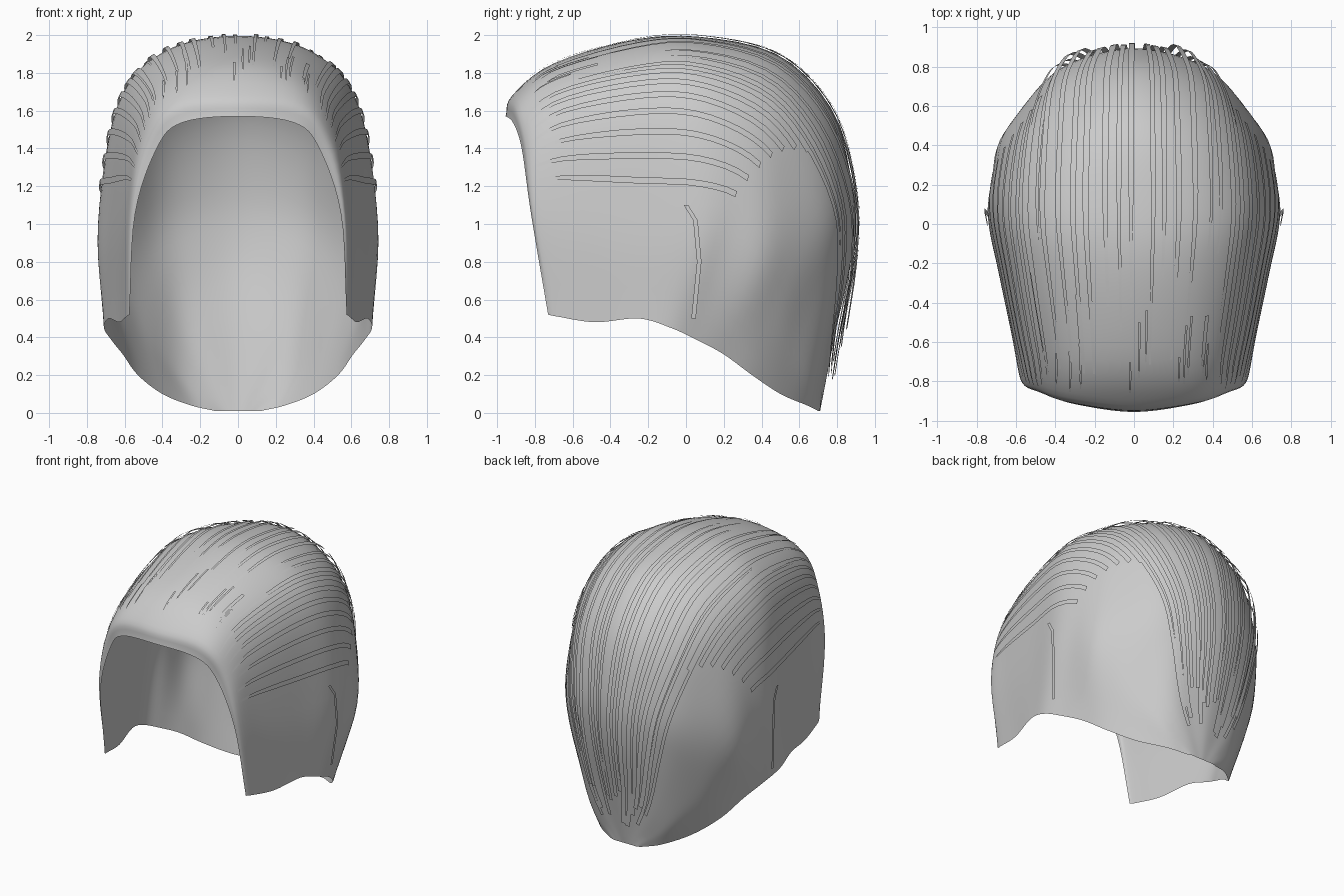
import bpy
import bmesh
import random
from mathutils import Vector

random.seed(4)
if "Cube" in bpy.data.objects:
    bpy.data.objects.remove(bpy.data.objects["Cube"], do_unlink=True)

grey = bpy.data.materials.new("hair_grey")
grey.use_nodes = True
shade = (0.6, 0.6, 0.6, 1)
grey.diffuse_color = shade
grey.node_tree.nodes["Principled BSDF"].inputs["Base Color"].default_value = shade

# Guide lines running from the hairline back to the nape (left half)
crown = [(0, -.955, 1.57), (0, -.92, 1.68), (0, -.7, 1.85), (0, -.25, 1.98), (0, .1, 1.985), (0, .5, 1.885),
         (0, .77, 1.6), (0, .88, 1.2), (0, .88, .85), (0, .79, .42), (0, .71, .01)]
shoulder = [(.3, -.915, 1.535), (.34, -.88, 1.64), (.34, -.68, 1.78), (.38, -.25, 1.89), (.4, .07, 1.9),
            (.38, .45, 1.78), (.35, .7, 1.5), (.28, .83, 1.13), (.23, .83, .8), (.16, .76, .38), (.03, .71, .01)]
temple = [(.43, -.87, 1.4), (.5, -.83, 1.43), (.53, -.65, 1.54), (.6, -.25, 1.62), (.64, .06, 1.62),
          (.61, .36, 1.5), (.55, .55, 1.3), (.47, .71, 1), (.38, .74, .7), (.25, .73, .32), (.06, .71, .01)]
side = [(.545, -.82, 1.05), (.575, -.79, 1.05), (.61, -.6, 1.03), (.68, -.25, 1), (.74, .05, 1),
        (.72, .24, .97), (.69, .4, .82), (.59, .51, .66), (.47, .57, .42), (.3, .67, .19), (.09, .71, .01)]
rim = [(.575, -.73, .52), (.59, -.68, .51), (.63, -.48, .48), (.685, -.25, .5), (.71, -.08, .45),
       (.67, .06, .385), (.61, .2, .31), (.53, .35, .2), (.4, .5, .1), (.25, .64, .04), (.12, .7, .01)]

half = [[Vector(p) for p in line] for line in (crown, shoulder, temple, side, rim)]
mirrored = [[Vector((-p.x, p.y, p.z)) for p in line] for line in half[:0:-1]]
guides = mirrored + half
LENGTH = len(crown) - 1
SIDE = len(half) - 1


def spline(points, t):
    """Smooth curve through the points, one unit of t per point."""
    pts = [2 * points[0] - points[1], *points, 2 * points[-1] - points[-2]]
    i = max(0, min(int(t), len(points) - 2))
    f = t - i
    a, b, c, d = pts[i:i + 4]
    return b + (c - a) * f / 2 + (a - 2.5 * b + 2 * c - d / 2) * f ** 2 + (1.5 * (b - c) + (d - a) / 2) * f ** 3


def surface(u, v):
    """u runs from hairline to nape, v from right rim to left rim."""
    return spline([spline(line, u) for line in guides], v + SIDE)


def frame(u, v):
    """Point, outward normal and sideways direction on the cap."""
    e = .03
    point = surface(u, v)
    along = surface(u + e, v) - surface(u - e, v)
    across = surface(u, v + e) - surface(u, v - e)
    normal = along.cross(across).normalized()
    if normal.dot(point - Vector((0, 0, .9))) < 0:
        normal = -normal
    return point, normal, across.normalized()


def finish(bm, name):
    mesh = bpy.data.meshes.new(name)
    bm.to_mesh(mesh)
    bm.free()
    mesh.materials.append(grey)
    for poly in mesh.polygons:
        poly.use_smooth = True
    obj = bpy.data.objects.new(name, mesh)
    bpy.context.collection.objects.link(obj)


def add_grid(bm, rows):
    verts = [[bm.verts.new(p) for p in row] for row in rows]
    for r0, r1 in zip(verts, verts[1:]):
        for j in range(len(r0) - 1):
            bm.faces.new((r0[j], r1[j], r1[j + 1], r0[j + 1]))


# Open shell of swept-back hair
bm = bmesh.new()
NU, NV = 50, 48
add_grid(bm, [[surface(LENGTH * i / NU, SIDE * (2 * j / NV - 1)) for j in range(NV + 1)]
              for i in range(NU + 1)])
bmesh.ops.recalc_face_normals(bm, faces=bm.faces)
top = max(bm.faces, key=lambda f: f.calc_center_median().z)
if top.normal.z < 0:
    bmesh.ops.reverse_faces(bm, faces=bm.faces)
finish(bm, "hair_cap")


def strand(bm, u0, u1, v0, v1, width, lift, flare=0):
    """Thin ribbon lying just above the cap, tapered at its root."""
    steps = max(4, int((u1 - u0) * 4))
    rows = []
    for k in range(steps + 1):
        t = k / steps
        p, normal, across = frame(u0 + (u1 - u0) * t, v0 + (v1 - v0) * t)
        centre = p + normal * (lift * min(1, 4 * t) + flare * t * t + .002)
        w = width * (.4 + .6 * min(1, 3 * t)) / 2
        rows.append([centre - across * w, centre + across * w])
    add_grid(bm, rows)


# Long strands from forehead to nape, fanning out over the crown
bm = bmesh.new()
for i in range(17):
    v = (i - 8) / 8 * 1.5 + random.uniform(-.04, .04)
    strand(bm, random.uniform(1.6, 3.4), random.uniform(8.8, 9.6), v, v * 1.08,
           random.uniform(.022, .036), random.uniform(.007, .014), random.uniform(.01, .06))
finish(bm, "long_strands")

# Shorter locks sweeping back over the temples
bm = bmesh.new()
for s in (-1, 1):
    for k in range(7):
        v = 1.45 + k * .19
        strand(bm, 1.1 + random.uniform(0, .3), 6.1 - k * .2, s * v, s * (v + .1), .034, .01)
finish(bm, "temple_locks")

# Short wisps above the hairline
bm = bmesh.new()
for i in range(14):
    v = random.uniform(-1.3, 1.3)
    u = random.uniform(1.2, 2)
    strand(bm, u, u + random.uniform(.4, .9), v, v, .012, .006)
finish(bm, "hairline_wisps")

# Upright lock behind each ear
bm = bmesh.new()
for s in (-1, 1):
    path = [(.745, 0, 1.1), (.755, .05, 1.02), (.76, .07, .8), (.735, .04, .5)]
    add_grid(bm, [[Vector((s * x, y - .012, z)), Vector((s * x, y + .012, z))] for x, y, z in path])
finish(bm, "ear_locks")
